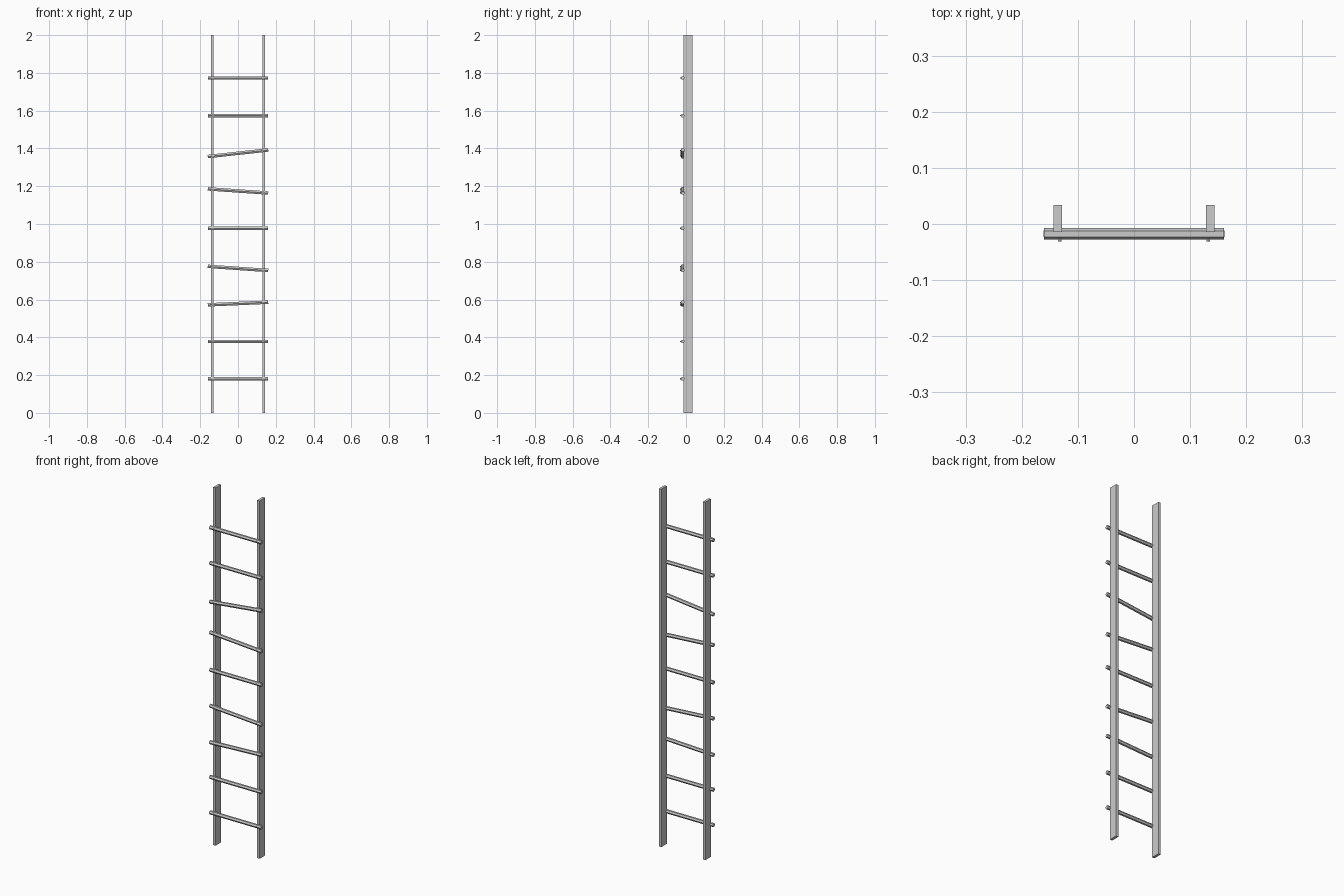
import bpy, math
from mathutils import Matrix, Vector

if "Cube" in bpy.data.objects:
    bpy.data.objects.remove(bpy.data.objects["Cube"])

RAIL_X = 0.136


def box(name, centre, size):
    bpy.ops.mesh.primitive_cube_add(size=1, location=centre)
    o = bpy.context.object
    o.name = name
    o.scale = size
    bpy.ops.object.transform_apply(location=False, rotation=False, scale=True)
    return o


def rod(name, a, b, radius, sides, spin=0):
    # prism running from point a to point b
    a, b = Vector(a), Vector(b)
    bpy.ops.mesh.primitive_cylinder_add(vertices=sides, radius=radius, depth=(b - a).length)
    o = bpy.context.object
    o.name = name
    o.data.transform(Matrix.Rotation(spin, 4, 'Z'))
    o.location = (a + b) / 2
    o.rotation_euler = (b - a).to_track_quat('Z', 'Y').to_euler()
    return o


# side rails
for side, label in ((-1, "left"), (1, "right")):
    box(f"{label}_rail", (side * RAIL_X, 0.010, 1.0), (0.0145, 0.048, 2.0))

# rungs: height at the left and right ends, some knocked askew
rungs = [(0.18, 0.18), (0.378, 0.378), (0.572, 0.586), (0.776, 0.754), (0.977, 0.977),
         (1.186, 1.164), (1.357, 1.392), (1.574, 1.574), (1.773, 1.773)]
for i, (zl, zr) in enumerate(rungs, 1):
    rod(f"rung_{i}", (-0.16, -0.0175, zl), (0.16, -0.0175, zr), 0.0105, 6, math.pi / 6)
    # nails holding the rung to each rail
    for side, label in ((-1, "left"), (1, "right")):
        x = side * 0.132
        z = zl + (zr - zl) * (x + 0.16) / 0.32
        rod(f"{label}_nail_{i}", (x, -0.031, z), (x, -0.015, z), 0.0035, 6)
